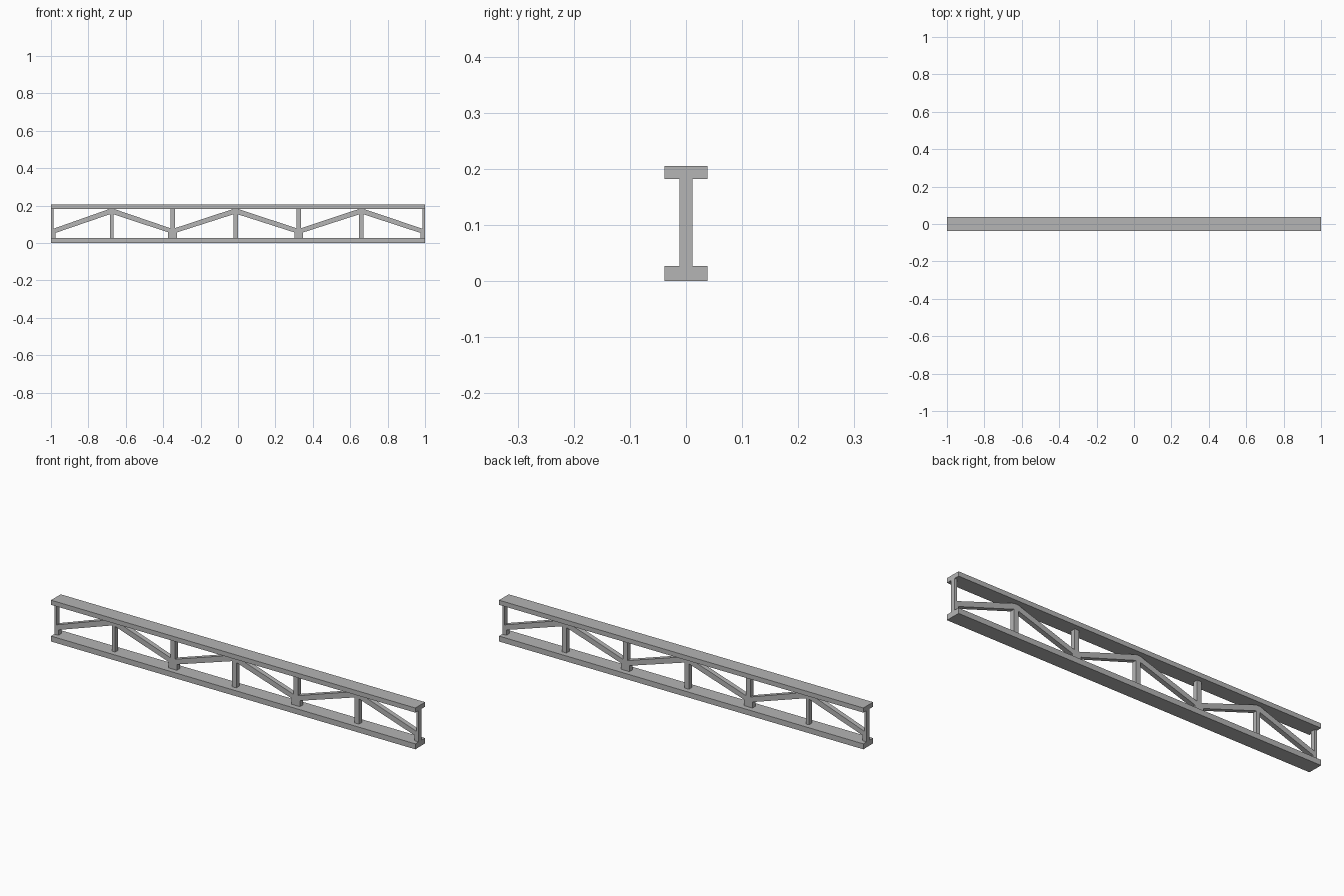
import bpy
import bmesh

cube = bpy.data.objects.get("Cube")
if cube:
    bpy.data.objects.remove(cube, do_unlink=True)

steel = bpy.data.materials.new("grey_steel")
steel.use_nodes = True
GREY = (0.46, 0.46, 0.46, 1)
steel.diffuse_color = GREY
steel.node_tree.nodes["Principled BSDF"].inputs["Base Color"].default_value = GREY

WEB = 0.012       # half depth of the web members
FLANGE = 0.038    # half depth of the chords
LOW, HIGH, TOP = 0.027, 0.182, 0.205


def prism(name, outline, half_depth):
    """Extrude an x-z outline symmetrically along y."""
    bm = bmesh.new()
    face = bm.faces.new([bm.verts.new((x, -half_depth, z)) for x, z in outline])
    new = bmesh.ops.extrude_face_region(bm, geom=[face])["geom"]
    bmesh.ops.translate(bm, vec=(0, 2 * half_depth, 0),
                        verts=[v for v in new if isinstance(v, bmesh.types.BMVert)])
    bmesh.ops.recalc_face_normals(bm, faces=bm.faces)
    mesh = bpy.data.meshes.new(name)
    bm.to_mesh(mesh)
    bm.free()
    mesh.materials.append(steel)
    obj = bpy.data.objects.new(name, mesh)
    bpy.context.collection.objects.link(obj)


def bar(name, x0, x1, z0, z1, half_depth=WEB):
    prism(name, [(x0, z0), (x1, z0), (x1, z1), (x0, z1)], half_depth)


# Top and bottom chords
bar("bottom_chord", -1, 1, 0, LOW, FLANGE)
bar("top_chord", -1, 1, HIGH, TOP, FLANGE)

# Zigzag brace: one continuous bent bar, alternating low and high nodes
nodes = [-0.99, -0.675, -0.35, -0.013, 0.325, 0.66, 0.99]
upper, lower = [], []
for i, x in enumerate(nodes):
    if i % 2:
        upper += [(x - 0.012, HIGH), (x + 0.012, HIGH)]
        lower.append((x, 0.157))
    else:
        upper.append((x, 0.075))
        lower.append((x, 0.049))
prism("zigzag_brace", lower + upper[::-1], WEB)

# Posts: below each peak, above each valley
for i, x in enumerate(nodes[1:-1], 1):
    half = 0.009 if i == 1 else 0.012
    if i % 2:
        bar(f"lower_post_{i}", x - half, x + half, LOW, 0.165)
    else:
        bar(f"upper_post_{i}", x - half, x + half, 0.06, HIGH)
        bar(f"valley_block_{i}", x - 0.023, x + 0.023, LOW, 0.06)

# End posts with their seat blocks
for side, label in ((-1, "right"), (1, "left")):
    bar(f"{label}_end_post", *sorted((side, side * 0.987)), LOW, HIGH)
    bar(f"{label}_end_block", *sorted((side, side * 0.977)), LOW, 0.058)
